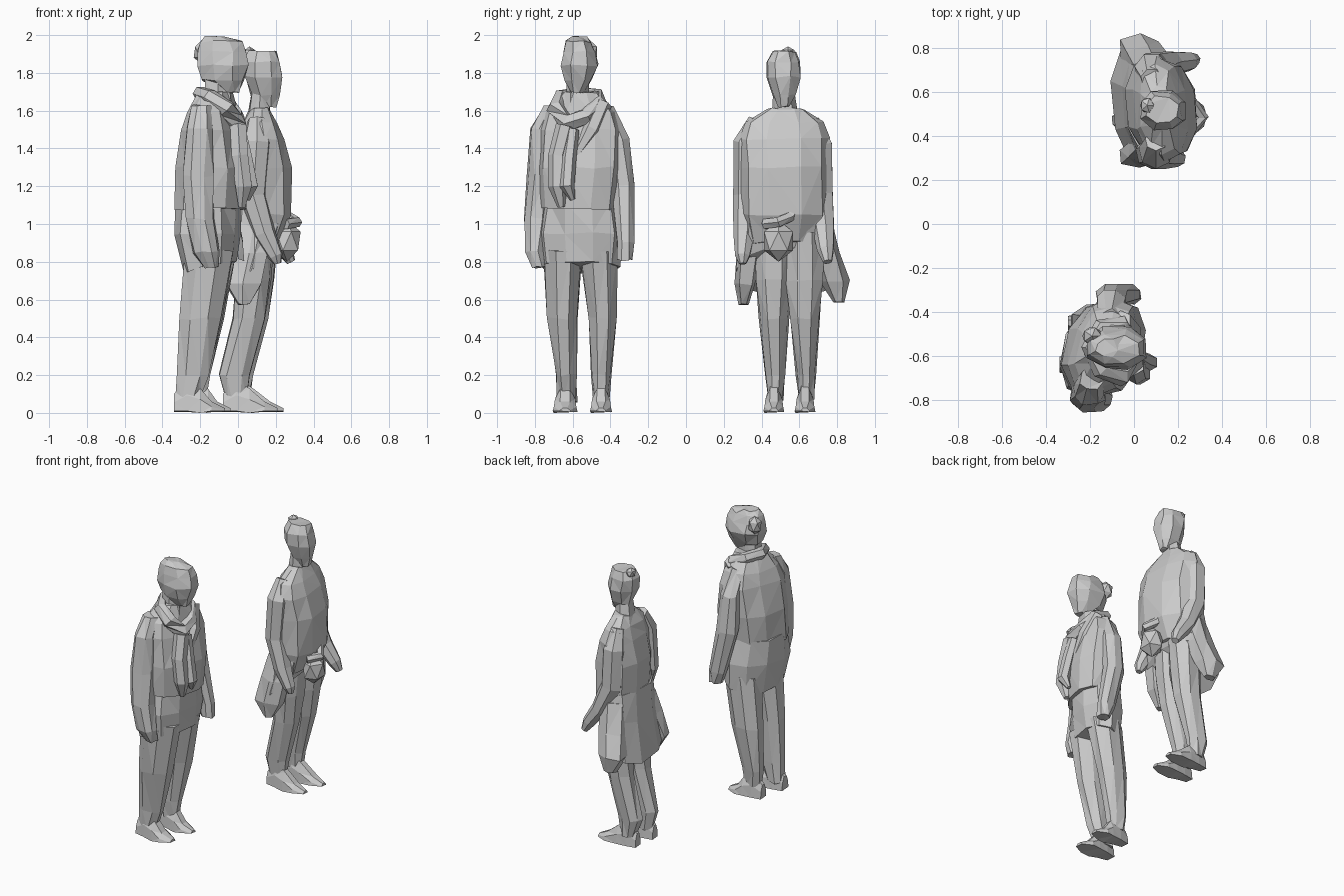
import bpy, bmesh, math, random
from mathutils import Vector
random.seed(4)


def finish(name, bm):
    bmesh.ops.triangulate(bm, faces=bm.faces[:])
    bmesh.ops.recalc_face_normals(bm, faces=bm.faces[:])
    me = bpy.data.meshes.new(name)
    bm.to_mesh(me)
    bm.free()
    ob = bpy.data.objects.new(name, me)
    bpy.context.collection.objects.link(ob)
    return ob


def skin(name, rings, closed=False):
    """Joins equal-sized rings of points into a faceted skin."""
    bm = bmesh.new()
    vs = [[bm.verts.new(p) for p in r] for r in rings]
    n = len(vs[0])
    pairs = list(zip(vs, vs[1:])) + ([(vs[-1], vs[0])] if closed else [])
    for a, b in pairs:
        for i in range(n):
            j = (i + 1) % n
            bm.faces.new((a[i], a[j], b[j], b[i]))
    if not closed:
        bm.faces.new(vs[0][::-1])
        bm.faces.new(vs[-1])
    return finish(name, bm)


def loft(name, secs, n=8, power=.75, shear=0, yc=0, jit=.007):
    """Sections are (z, x0, x1, y0, y1, optional tilt along x)."""
    rings = []
    for s in secs:
        z, x0, x1, y0, y1 = s[:5]
        tilt = s[5] if len(s) > 5 else 0
        ring = []
        for i in range(n):
            a = math.tau * (i + .5) / n
            c, d = math.cos(a), math.sin(a)
            k = math.cos(math.pi / n) ** power
            u = math.copysign(abs(c) ** power, c) / k
            v = math.copysign(abs(d) ** power, d) / k
            x, y = (x0 + x1) / 2 + u * (x1 - x0) / 2, (y0 + y1) / 2 + v * (y1 - y0) / 2
            dz = tilt * u * (x1 - x0) / 2
            j = [random.uniform(-jit, jit) for _ in range(3)]
            ring.append((x + shear * (y - yc) + j[0], y + j[1], max(0, z + dz + (j[2] if z > 0 else 0))))
        rings.append(ring)
    return skin(name, rings)


def tube(name, pts, n=6, closed=False):
    """Points are (x, y, z, radius)."""
    rings, m = [], len(pts)
    for i, p in enumerate(pts):
        a = pts[(i - 1) % m] if closed or i else p
        b = pts[(i + 1) % m] if closed or i < m - 1 else p
        t = (Vector(b[:3]) - Vector(a[:3])).normalized()
        ref = Vector((0, 0, 1)) if abs(t.z) < .6 else Vector((1, 0, 0))
        e = t.cross(ref).normalized()
        f = t.cross(e)
        rings.append([Vector(p[:3]) + p[3] * (e * math.cos(math.tau * k / n) + f * math.sin(math.tau * k / n))
                      for k in range(n)])
    return skin(name, rings, closed)


def blob(name, loc, size):
    bm = bmesh.new()
    bmesh.ops.create_icosphere(bm, subdivisions=1, radius=1)
    for v in bm.verts:
        v.co = Vector(loc) + Vector([c * s for c, s in zip(v.co, size)])
    return finish(name, bm)


def foot(name, heel, toe, y, w):
    """Shoe pointing along +x with a low, narrow toe."""
    rings = []
    for x, h, k in ((heel, .1, .6), (heel + .07, .17, .85), (heel + .14, .13, 1),
                    (toe - .07, .06, 1.1), (toe, .025, .5)):
        rings.append([(x, y - w * k, 0.01), (x, y + w * k, 0.005), (x, y + w * k * .9, h * .55),
                      (x, y + w * k * .4, h), (x, y - w * k * .4, h), (x, y - w * k * .9, h * .55)])
    rings[2][0] = (heel + .14, y - w, 0)
    skin(name, rings)


# ---- first figure: coat, scarf and trousers ----
S = dict(shear=.2, yc=-.57)
loft("a_coat_lower", [(.77, -.28, -.02, -.76, -.36, .25), (.95, -.32, .0, -.78, -.35),
                      (1.12, -.32, .0, -.76, -.38)], n=10, power=.9, **S)
loft("a_jacket", [(1.08, -.315, .03, -.77, -.38), (1.3, -.31, .04, -.78, -.35), (1.5, -.28, .0, -.78, -.35),
                  (1.59, -.25, -.02, -.75, -.38), (1.7, -.2, -.04, -.65, -.47)], n=10, power=.85, **S)
loft("a_neck", [(1.62, -.18, -.04, -.63, -.52), (1.78, -.17, -.05, -.62, -.52)], n=6)
loft("a_head", [(1.695, -.07, .0, -.61, -.54), (1.76, -.19, .03, -.64, -.5), (1.84, -.21, .05, -.66, -.47),
                (1.91, -.21, .04, -.65, -.48), (1.965, -.2, .02, -.63, -.5), (1.99, -.17, -.07, -.6, -.53)], power=.95)
blob("a_hair_bun", (-.19, -.51, 1.91), (.05, .045, .065))
# scarf loop round the neck, two hanging ends and a diagonal fold
tube("a_scarf_loop", [(-.2, -.56, 1.69, .04), (-.15, -.66, 1.67, .045), (-.06, -.69, 1.61, .05), (-.01, -.63, 1.53, .055),
                      (-.01, -.53, 1.57, .045), (-.06, -.46, 1.64, .045), (-.15, -.47, 1.68, .04)], closed=True)
tube("a_scarf_end_near", [(.0, -.64, 1.52, .05), (.01, -.68, 1.36, .05), (.03, -.68, 1.2, .05), (.02, -.66, 1.09, .02)])
tube("a_scarf_end_far", [(.01, -.6, 1.5, .035), (.04, -.62, 1.35, .04), (.07, -.63, 1.2, .04), (.05, -.6, 1.13, .015)])
tube("a_scarf_fold", [(-.06, -.44, 1.64, .05), (-.01, -.5, 1.5, .05), (.01, -.59, 1.35, .02)])
# arms
loft("a_arm_near", [(.77, -.18, -.1, -.81, -.75), (.85, -.23, -.1, -.85, -.75), (1.03, -.28, -.13, -.855, -.73),
                    (1.25, -.29, -.13, -.84, -.71), (1.5, -.27, -.13, -.82, -.69), (1.63, -.24, -.14, -.75, -.65)],
     power=.95)
loft("a_arm_far", [(.81, -.05, .03, -.36, -.29), (.9, -.09, .03, -.36, -.28), (1.2, -.17, -.03, -.4, -.27),
                   (1.45, -.17, -.04, -.43, -.3), (1.62, -.16, -.07, -.49, -.39)], power=.95)
# legs and shoes
loft("a_leg_near", [(.06, -.33, -.21, -.68, -.58), (.2, -.32, -.16, -.69, -.58), (.5, -.31, -.09, -.73, -.57),
                    (.86, -.28, -.03, -.75, -.55)], power=.95)
loft("a_leg_far", [(.08, -.28, -.17, -.49, -.41), (.2, -.29, -.15, -.5, -.4), (.5, -.28, -.08, -.52, -.37),
                   (.86, -.24, -.01, -.56, -.36)], power=.95)
foot("a_shoe_near", -.34, -.07, -.64, .06)
foot("a_shoe_far", -.3, -.04, -.45, .053)

# ---- second figure: open coat, hands held in front ----
S = dict(shear=-.08, yc=.52)
loft("b_torso", [(.88, .0, .22, .34, .72, .3), (1.05, -.03, .28, .31, .75), (1.3, -.03, .28, .3, .75),
                 (1.45, .0, .24, .29, .75), (1.54, .03, .2, .32, .72), (1.61, .06, .17, .44, .62)],
     n=10, power=.85, **S)
# coat hem sweeps low at the back and ends in two flared corners
loft("b_coat_skirt", [(.75, -.09, .19, .28, .81, .9), (.95, -.05, .24, .3, .76, .35), (1.1, -.03, .25, .32, .74)],
     n=10, power=.8, **S)
loft("b_coat_tail_near", [(.575, .0, .06, .28, .33), (.68, -.06, .12, .26, .36), (.85, -.02, .15, .28, .4),
                          (1.0, .0, .16, .32, .42)], n=6)
loft("b_coat_tail_far", [(.585, .0, .07, .78, .84), (.7, -.06, .11, .72, .86), (.85, -.03, .15, .68, .81),
                         (1.05, .0, .16, .62, .75)], n=6, power=.9)
loft("b_neck", [(1.55, .05, .17, .46, .59), (1.7, .07, .17, .47, .57)], n=6)
loft("b_head", [(1.62, .12, .2, .49, .55), (1.68, .07, .22, .46, .58), (1.78, .04, .23, .43, .61),
                (1.86, .03, .22, .43, .6), (1.915, .06, .2, .46, .58)], power=.95)
blob("b_hair_knot", (.06, .54, 1.905), (.035, .04, .035))
# arms with hands and the bundle held in front
tube("b_arm_near", [(.1, .38, 1.55, .05), (.1, .33, 1.43, .08), (.08, .325, 1.15, .075),
                    (.14, .31, .95, .06), (.2, .3, .83, .04), (.21, .3, .79, .02)], n=7)
tube("b_arm_far", [(.08, .66, 1.55, .05), (.08, .7, 1.42, .08), (.09, .705, 1.15, .08),
                   (.17, .73, .97, .06), (.25, .74, .86, .045), (.28, .75, .8, .025)], n=7)
blob("b_bundle", (.26, .49, .91), (.08, .09, .11))
tube("b_bundle_strap", [(.25, .42, 1.0, .03), (.31, .49, 1.01, .03), (.26, .55, 1.04, .03), (.24, .6, 1.1, .02)])
# legs and shoes
for side, y, o in (("near", .0, .0), ("far", .165, .02)):
    loft("b_leg_" + side, [(.07, -.06 + o, .04 + o, .43 + y, .51 + y), (.2, -.1 + o, .06 + o, .42 + y, .52 + y),
                           (.5, -.03 + o, .14 + o, .39 + y, .54 + y), (.7, -.01 + o, .17 + o, .37 + y, .56 + y),
                           (.95, .0 + o, .19 + o, .37 + y, .56 + y)], power=.95)
    foot("b_shoe_" + side, -.08 + o, .21 + o * 1.5, .465 + y, .05)
